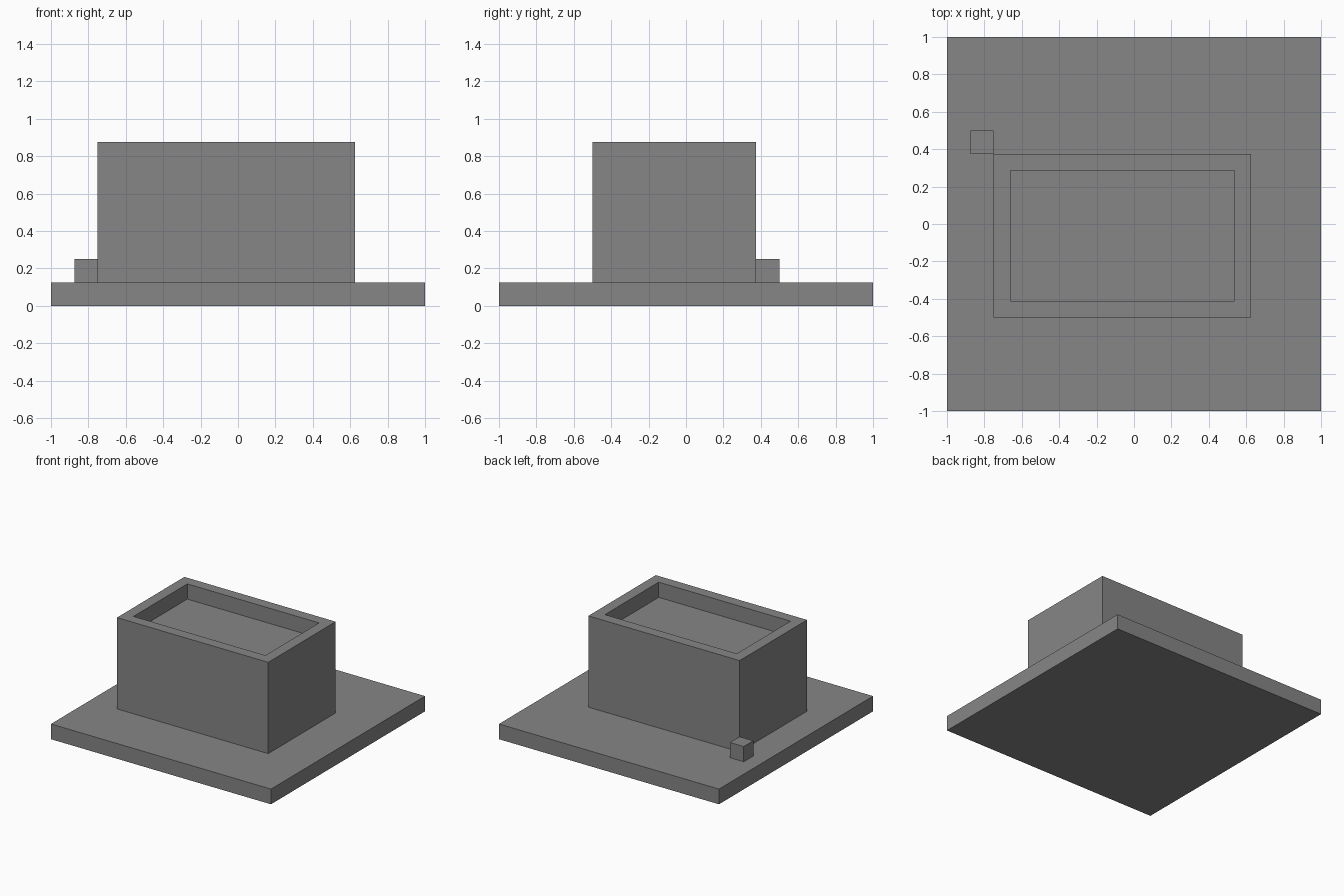
import bpy
import bmesh
from mathutils import Vector

default = bpy.data.objects.get("Cube")
if default:
    bpy.data.objects.remove(default, do_unlink=True)

U = 0.125  # modelling module: every part is a whole number of these

grey = bpy.data.materials.new("plain grey")
grey.use_nodes = True
colour = (0.238, 0.238, 0.238, 1)
grey.diffuse_color = colour
grey.node_tree.nodes["Principled BSDF"].inputs["Base Color"].default_value = colour


def box(name, low, high, recess=0):
    """Box between two corners in modules, with an optional sunken top."""
    low, high = Vector(low) * U, Vector(high) * U
    size, middle = high - low, (low + high) / 2
    bm = bmesh.new()
    bmesh.ops.create_cube(bm, size=1)
    for v in bm.verts:
        v.co = Vector(a * b for a, b in zip(v.co, size)) + middle
    if recess:
        top = max(bm.faces, key=lambda f: f.calc_center_median().z)
        # Rim first, then a straight-walled pocket
        bmesh.ops.inset_region(bm, faces=[top], thickness=recess * U)
        pocket = bmesh.ops.extrude_discrete_faces(bm, faces=[top])["faces"][0]
        bmesh.ops.translate(bm, verts=pocket.verts, vec=(0, 0, -recess * U))
    bmesh.ops.recalc_face_normals(bm, faces=bm.faces)
    mesh = bpy.data.meshes.new(name)
    bm.to_mesh(mesh)
    bm.free()
    mesh.materials.append(grey)
    obj = bpy.data.objects.new(name, mesh)
    bpy.context.collection.objects.link(obj)
    return obj


# Ground slab, main block with recessed roof, small cube at its back corner
box("base_slab", (-8, -8, 0), (8, 8, 1))
box("main_block", (-6, -4, 1), (5, 3, 7), recess=1)
box("corner_cube", (-7, 3, 1), (-6, 4, 2))
